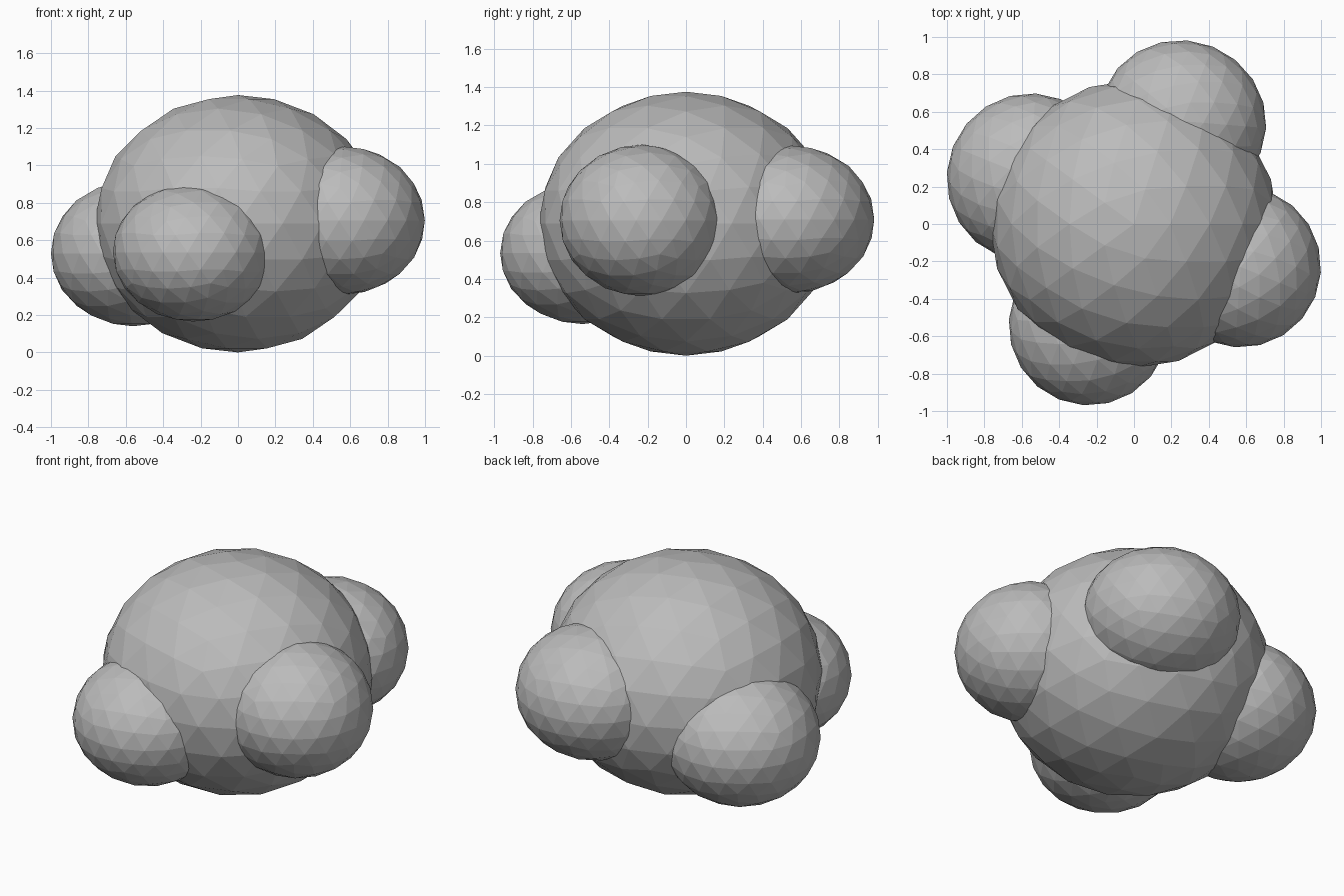
import bpy
from math import radians
from mathutils import Matrix, Vector

default = bpy.data.objects.get("Cube")
if default:
    bpy.data.objects.remove(default)

# Single plain grey
grey = bpy.data.materials.new("plain_grey")
grey.use_nodes = True
colour = (0.5, 0.5, 0.5, 1)
grey.diffuse_color = colour
grey.node_tree.nodes["Principled BSDF"].inputs["Base Color"].default_value = colour


def puff(name, centre, size, turn=0):
    """Flat-faceted icosphere, turned about z and squashed to its half sizes."""
    bpy.ops.mesh.primitive_ico_sphere_add(subdivisions=3, radius=1)
    ob = bpy.context.object
    ob.name = name
    ob.data.transform(Matrix.Translation(Vector(centre))
                      @ Matrix.Rotation(radians(turn), 4, "Z")
                      @ Matrix.Diagonal((*size, 1)))
    ob.data.materials.append(grey)
    return ob


# Large central body
puff("main_puff", (0, 0, 0.688), (0.77, 0.77, 0.688))

# Four side lobes spaced a quarter turn apart, the left and back ones higher
puff("left_puff", (0.57, -0.23, 0.705), (0.43, 0.43, 0.395), -22)
puff("back_puff", (0.26, 0.55, 0.71), (0.43, 0.45, 0.385), 68)
puff("right_puff", (-0.56, 0.25, 0.53), (0.44, 0.45, 0.39), 158)
puff("front_puff", (-0.24, -0.54, 0.535), (0.43, 0.43, 0.37), 248)
